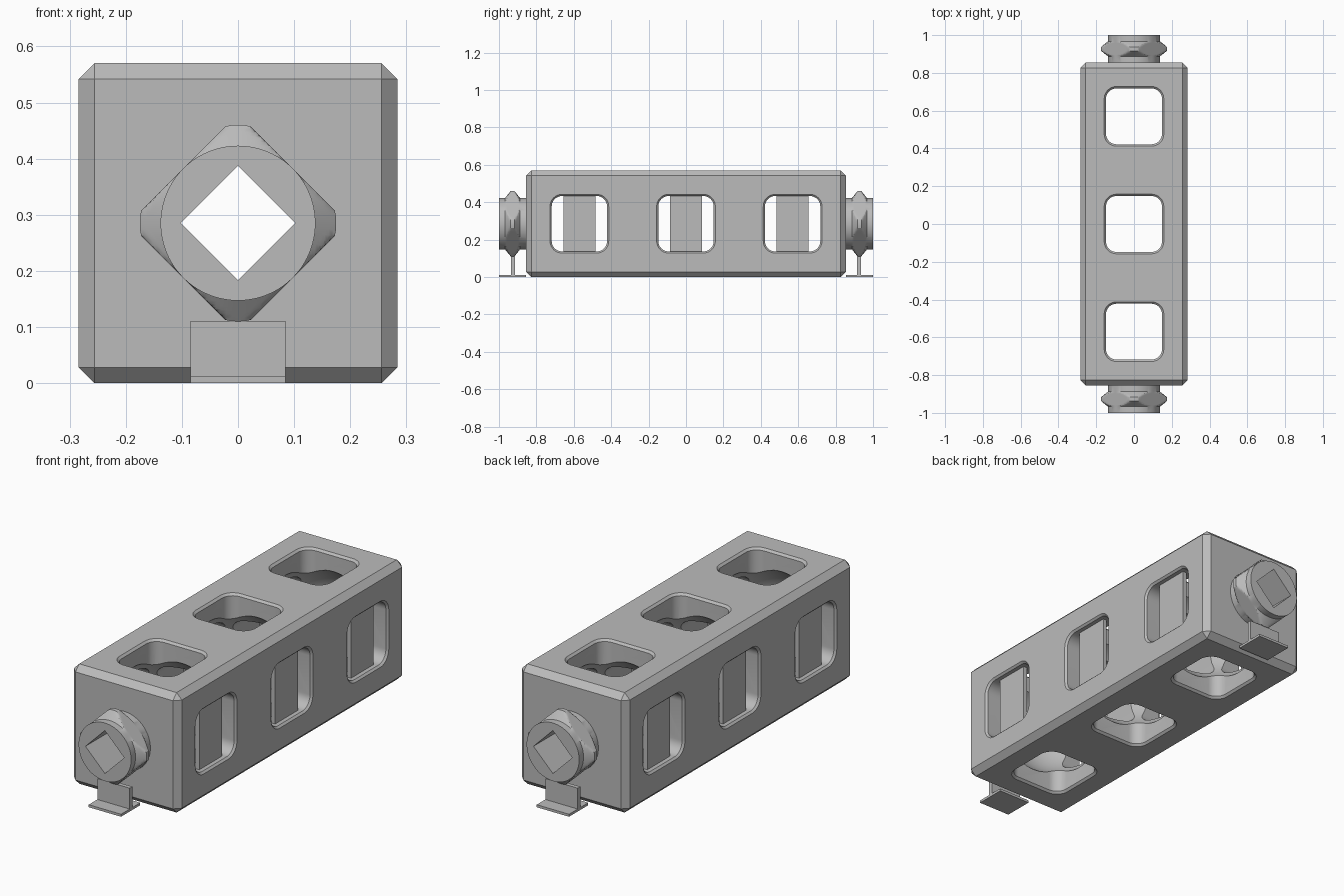
import bpy, bmesh, math
from mathutils import Matrix, Vector

if "Cube" in bpy.data.objects:
    bpy.data.objects.remove(bpy.data.objects["Cube"])

ZC = 0.285            # height of the long axis
HALF = 0.284          # half width of the block
LEN = 0.855           # half length of the block
CELLS = (-0.57, 0.0, 0.57)

grey = bpy.data.materials.new("plain grey")
grey.diffuse_color = (0.5, 0.5, 0.5, 1)
grey.use_nodes = True
grey.node_tree.nodes["Principled BSDF"].inputs["Base Color"].default_value = grey.diffuse_color


def make(name, bm):
    bmesh.ops.recalc_face_normals(bm, faces=bm.faces)
    me = bpy.data.meshes.new(name)
    bm.to_mesh(me)
    bm.free()
    ob = bpy.data.objects.new(name, me)
    bpy.context.collection.objects.link(ob)
    me.materials.append(grey)
    return ob


def box(name, centre, size):
    bm = bmesh.new()
    bmesh.ops.create_cube(bm, size=1, matrix=Matrix.Translation(centre) @ Matrix.Diagonal((*size, 1)))
    return make(name, bm)


def loft(name, sections, axis, centre):
    """Join rings of 2D points placed along an axis and cap both ends."""
    place = {"X": lambda t, a, b: (t, a, b),
             "Y": lambda t, a, b: (a, t, b),
             "Z": lambda t, a, b: (a, b, t)}[axis]
    bm = bmesh.new()
    rings = [[bm.verts.new(Vector(place(t, a, b)) + Vector(centre)) for a, b in ring]
             for t, ring in sections]
    n = len(rings[0])
    for r, s in zip(rings, rings[1:]):
        for i in range(n):
            bm.faces.new((r[i], r[(i + 1) % n], s[(i + 1) % n], s[i]))
    bm.faces.new(rings[0])
    bm.faces.new(rings[-1])
    return make(name, bm)


def rounded_square(half, radius, steps=8):
    pts = []
    for q in range(4):
        mid = math.radians(45 + 90 * q)
        cx = math.copysign(half - radius, math.cos(mid))
        cy = math.copysign(half - radius, math.sin(mid))
        for i in range(steps + 1):
            a = math.radians(90 * q + 90 * i / steps)
            pts.append((cx + radius * math.cos(a), cy + radius * math.sin(a)))
    return pts


def cut(ob, cutter):
    mod = ob.modifiers.new("cut", "BOOLEAN")
    mod.operation = "DIFFERENCE"
    mod.solver = "EXACT"
    mod.object = cutter
    bpy.context.view_layer.objects.active = ob
    bpy.ops.object.modifier_apply(modifier=mod.name)


def smooth(ob):
    bpy.ops.object.select_all(action="DESELECT")
    ob.select_set(True)
    bpy.context.view_layer.objects.active = ob
    bpy.ops.object.shade_smooth_by_angle(angle=math.radians(30))


# Chamfered block
block = box("block", (0, 0, ZC), (2 * HALF, 2 * LEN, 2 * ZC))
bev = block.modifiers.new("chamfer", "BEVEL")
bev.width = 0.028
bev.segments = 1
bpy.context.view_layer.objects.active = block
bpy.ops.object.modifier_apply(modifier="chamfer")

# Round chambers, then windows with flared rims
cutters = []
for y in CELLS:
    bm = bmesh.new()
    bmesh.ops.create_uvsphere(bm, u_segments=48, v_segments=24, radius=0.25,
                              matrix=Matrix.Translation((0, y, ZC)))
    cutters.append(make("chamber_cutter", bm))
inner = rounded_square(0.148, 0.055)
rim = rounded_square(0.158, 0.065)
flare = rounded_square(0.178, 0.085)
sections = [(-0.305, flare), (-0.285, rim), (-0.275, inner),
            (0.275, inner), (0.285, rim), (0.305, flare)]
for y in CELLS:
    for axis in "XZ":
        cutters.append(loft("window_cutter", sections, axis, (0, y, ZC)))
# Passage linking the chambers
cutters.append(loft("passage_cutter", [(-0.57, inner), (0.57, inner)], "Y", (0, 0, ZC)))
# Diamond bore through both ends
d = 0.102
diamond = loft("bore_cutter", [(t, [(d, 0), (0, d), (-d, 0), (0, -d)]) for t in (-1.1, 1.1)],
               "Y", (0, 0, ZC))
cutters.append(diamond)
for c in cutters:
    cut(block, c)
smooth(block)


# End connector: ridged round shape trimmed by a diamond prism
R0, R1 = 0.138, 0.175


def connector_ring(r, n=96):
    pts = []
    for i in range(n):
        a = 2 * math.pi * i / n
        off = (a % (math.pi / 2)) - math.pi / 4
        rr = min(r, R0 / math.cos(off))
        pts.append((rr * math.cos(a), rr * math.sin(a)))
    return pts


slope = [i / 6 for i in range(7)]
profile = [(0.85, R0)]
profile += [(0.888 + 0.029 * f, R0 + (R1 - R0) * f) for f in slope]
profile += [(0.937 + 0.030 * f, R1 - (R1 - R0) * f) for f in slope]
profile += [(1.0, R0)]

for side, label in ((-1, "front"), (1, "back")):
    knob = loft(label + "_connector", [(side * y, connector_ring(r)) for y, r in profile],
                "Y", (0, 0, ZC))
    cut(knob, diamond)
    smooth(knob)
    # Foot under the connector
    box(label + "_foot_wall", (0, side * 0.925, 0.056), (0.17, 0.02, 0.110))
    box(label + "_foot_base", (0, side * 0.928, 0.006), (0.17, 0.144, 0.012))

# Upright slats standing in the side windows
for side, label in ((-1, "left"), (1, "right")):
    for i, y in enumerate(CELLS):
        box(f"{label}_window_slat_{i + 1}", (side * 0.245, y, ZC), (0.02, 0.17, 0.298))

for c in cutters:
    bpy.data.objects.remove(c)
